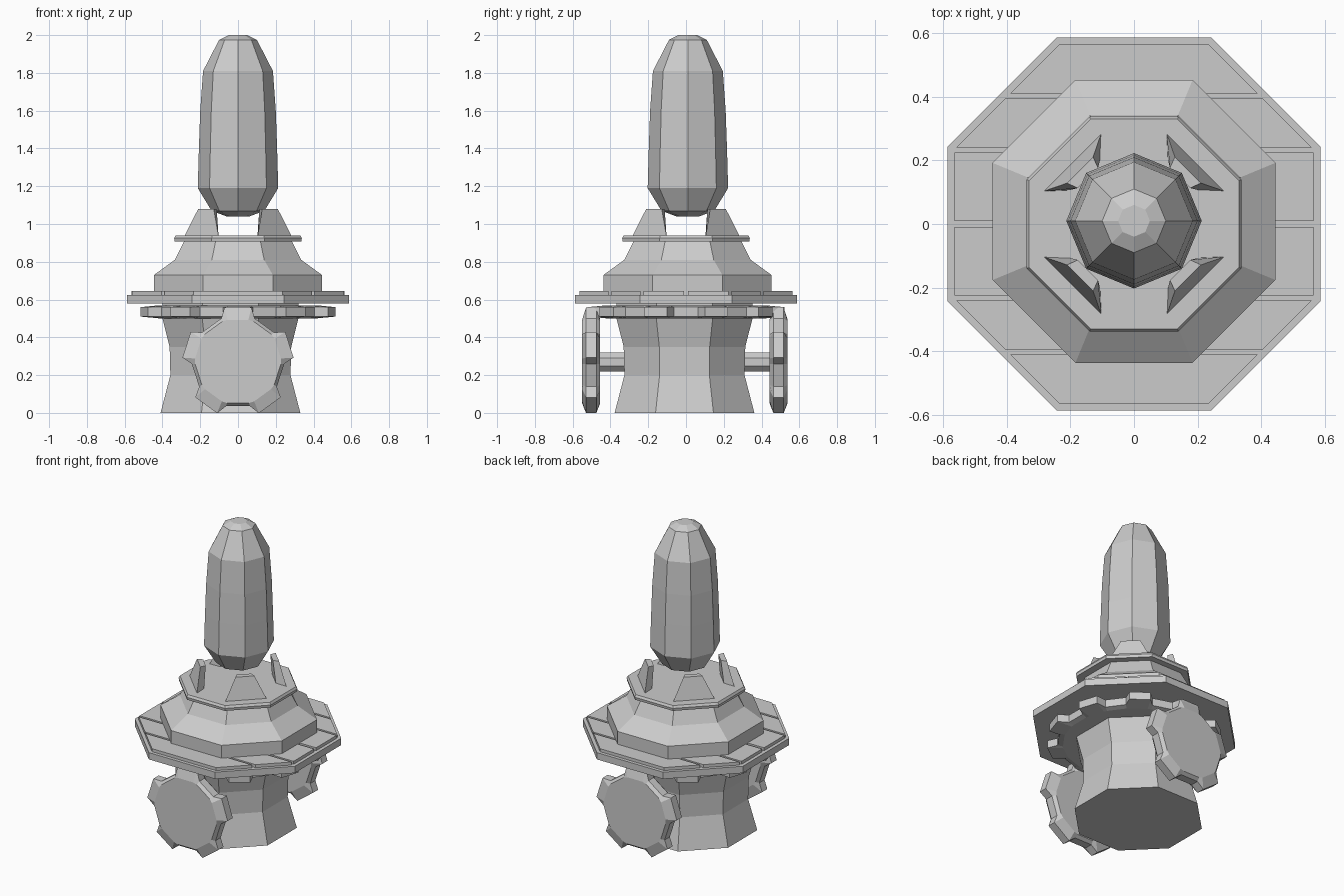
import bpy
from math import sin, cos, pi, radians
from mathutils import Matrix

if "Cube" in bpy.data.objects:
    bpy.data.objects.remove(bpy.data.objects["Cube"])


def make(name, verts, faces, matrix=Matrix()):
    mesh = bpy.data.meshes.new(name)
    mesh.from_pydata([matrix @ Matrix.Translation(v).translation for v in verts], [], faces)
    obj = bpy.data.objects.new(name, mesh)
    bpy.context.collection.objects.link(obj)
    return obj


def loft(name, rings, matrix=Matrix()):
    """Skin equal-length rings of points and cap both ends."""
    n = len(rings[0])
    faces = [tuple(reversed(range(n)))]
    for k in range(len(rings) - 1):
        for i in range(n):
            j = (i + 1) % n
            faces.append((k * n + i, k * n + j, k * n + n + j, k * n + n + i))
    faces.append(tuple(range((len(rings) - 1) * n, len(rings) * n)))
    return make(name, [p for r in rings for p in r], faces, matrix)


def octagon_lathe(name, profile, cx=0, cy=0, turn=pi / 8):
    """Eight-sided solid; with the default turn, radii are measured to the flats."""
    f = 1 / cos(turn)
    return loft(name, [[(cx + r * f * cos(turn + i * pi / 4),
                         cy + r * f * sin(turn + i * pi / 4), z)
                        for i in range(8)] for r, z in profile])


def gear(name, teeth, root, tip, root_half, tip_half, half, edge, matrix):
    """Toothed wheel in XY with a tooth on +Y, thinning towards the tips."""
    face, low = [], []
    for t in range(teeth):
        mid = 90 + t * 360 / teeth
        for off, r in ((-root_half, root), (-tip_half, tip), (tip_half, tip), (root_half, root)):
            a = radians(mid + off)
            face.append((root * 0.93 * cos(a), root * 0.93 * sin(a)))
            low.append((r * cos(a), r * sin(a)))
    ring = lambda pts, z: [(x, y, z) for x, y in pts]
    return loft(name, [ring(face, -half), ring(low, -edge), ring(low, edge), ring(face, half)], matrix)


# Waisted pedestal
octagon_lathe("pedestal", [(0.37, 0), (0.318, 0.2), (0.322, 0.35), (0.36, 0.5), (0.36, 0.59)],
              cx=-0.04, cy=-0.008)

# Horizontal gear under the platform
gear("platform_gear", 10, 0.46, 0.525, 10, 7, 0.034, 0.025, Matrix.Translation((0, 0, 0.535)))

# Side gears on a common axle
for name, y in (("front_gear", -0.502), ("back_gear", 0.49)):
    gear(name, 5, 0.245, 0.295, 21, 14, 0.048, 0.027,
         Matrix.Translation((0, y, 0.272)) @ Matrix.Rotation(pi / 2, 4, 'X'))
loft("gear_axle", [[(0.055 * cos(a), y, 0.27 + 0.055 * sin(a))
                    for a in (pi / 8 + i * pi / 4 for i in range(8))] for y in (0.47, -0.48)])

# Octagonal platform
octagon_lathe("platform", [(0.587, 0.58), (0.587, 0.625)])

# Deck planks, clipped to the octagon
for i, (y0, y1) in enumerate(((0.01, 0.225), (0.24, 0.395), (0.41, 0.565))):
    for side in (-1, 1):
        x0, x1 = min(0.565, 0.80 - y0), min(0.565, 0.80 - y1)
        pts = [(-x0, y0), (x0, y0), (x1, y1), (-x1, y1)]
        if side < 0:
            pts = [(x, -y) for x, y in reversed(pts)]
        loft(f"plank_{i}_{'front' if side < 0 else 'back'}",
             [[(x, y, z) for x, y in pts] for z in (0.615, 0.645)])

# Stepped housing and collar plate
octagon_lathe("housing", [(0.445, 0.62), (0.445, 0.73), (0.335, 0.81), (0.285, 0.91)], cy=0.008)
octagon_lathe("collar", [(0.335, 0.907), (0.338, 0.925), (0.33, 0.94)])

# Four leaning claws holding the capsule
for i in range(4):
    base = [(0.275, -0.13), (0.275, 0.13), (0.22, 0.07), (0.22, -0.07)]
    top = [(0.24, -0.058), (0.24, 0.058), (0.205, 0.045), (0.205, -0.045)]
    loft(f"claw_{i}", [[(x, y, 0.93) for x, y in base], [(x, y, 1.08) for x, y in top]],
         Matrix.Rotation(pi / 4 + i * pi / 2, 4, 'Z'))

# Tall capsule
octagon_lathe("capsule", [(0.06, 1.04), (0.14, 1.07), (0.213, 1.19), (0.207, 1.4), (0.2, 1.6),
                          (0.185, 1.81), (0.1, 1.975), (0.05, 2.0)], cy=0.01, turn=0)
